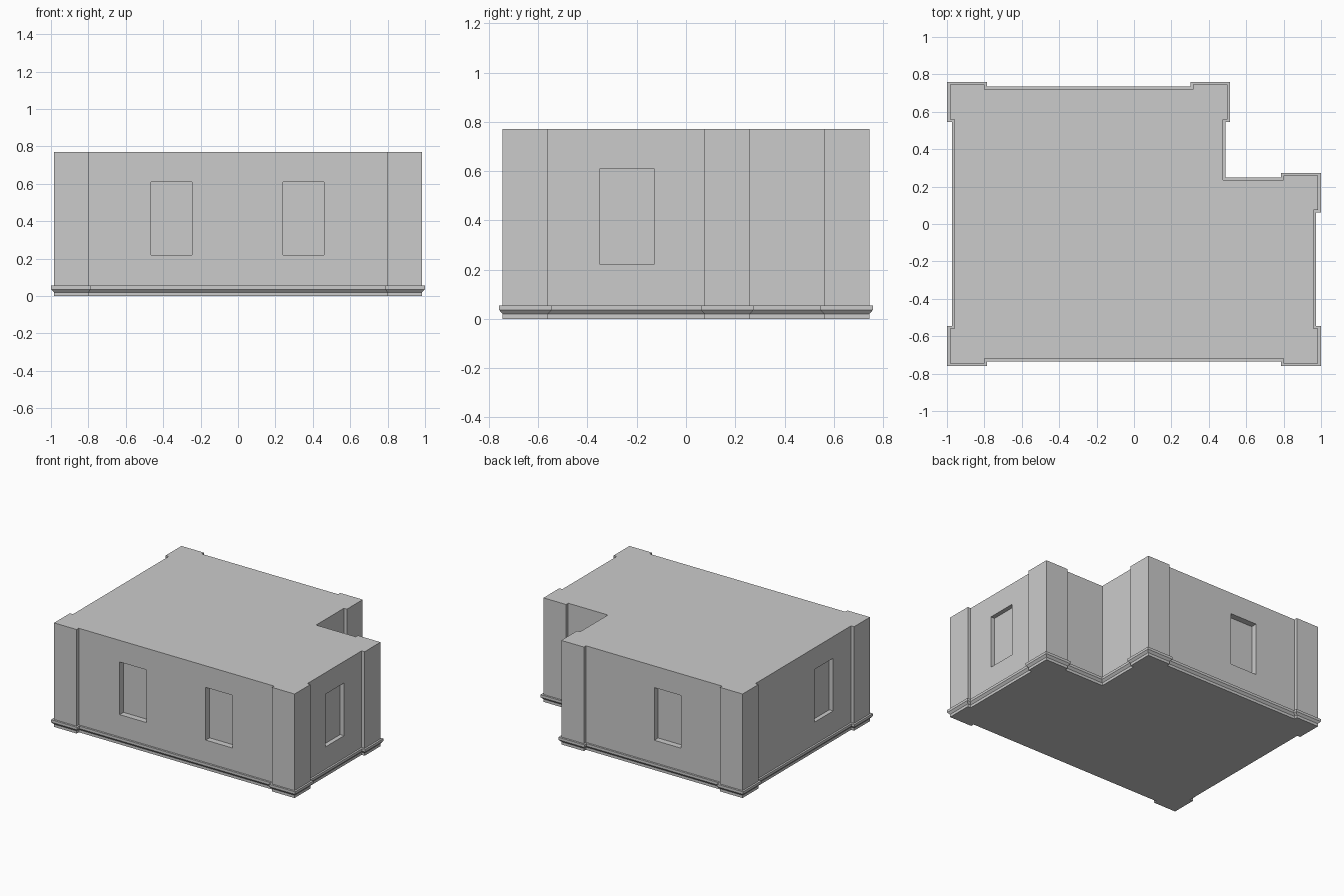
import bpy, bmesh
from mathutils import Vector, Matrix

if "Cube" in bpy.data.objects:
    bpy.data.objects.remove(bpy.data.objects["Cube"])

HEIGHT = 0.77
PILASTER = 0.185      # pilaster width along each wall
RECESS = 0.025        # wall set back behind the pilasters

# L-shaped plan, counter-clockwise; one inner corner
CORNERS = [(-.985, -.745), (.985, -.745), (.985, .26),
           (.5, .26), (.5, .745), (-.985, .745)]


def inward(d):
    return Vector((-d.y, d.x))


def edge_dirs(pts, i):
    p, c, n = pts[i - 1], pts[i], pts[(i + 1) % len(pts)]
    return (c - p).normalized(), (n - c).normalized()


def plan_outline():
    """Wall outline with a pilaster wrapped round each outer corner."""
    pts = [Vector(c) for c in CORNERS]
    out = []
    for i, c in enumerate(pts):
        a, b = edge_dirs(pts, i)
        na, nb = inward(a) * RECESS, inward(b) * RECESS
        if a.cross(b) > 0:
            s, e = c - a * PILASTER, c + b * PILASTER
            out += [s + na, s, c, e, e + nb]
        else:
            out.append(c + na + nb)
    return out


def grow(pts, dist):
    """Offset a right-angled outline outwards."""
    res = []
    for i, c in enumerate(pts):
        a, b = edge_dirs(pts, i)
        res.append(c - (inward(a) + inward(b)) * dist)
    return res


def make_object(name, bm):
    bmesh.ops.recalc_face_normals(bm, faces=bm.faces)
    me = bpy.data.meshes.new(name)
    bm.to_mesh(me)
    bm.free()
    ob = bpy.data.objects.new(name, me)
    bpy.context.collection.objects.link(ob)
    return ob


# Building: plan outline swept up a profile with a plinth moulding
PROFILE = [(0, 0), (0, .02), (.014, .036), (.014, .055), (0, .055), (0, HEIGHT)]
outline = plan_outline()
bm = bmesh.new()
rings = [[bm.verts.new((p.x, p.y, z)) for p in grow(outline, off)]
         for off, z in PROFILE]
n = len(outline)
for lo, hi in zip(rings, rings[1:]):
    for i in range(n):
        j = (i + 1) % n
        bm.faces.new((lo[i], lo[j], hi[j], hi[i]))
bm.faces.new(rings[0])
bm.faces.new(rings[-1])
building = make_object("building_walls", bm)

# Window recesses: centre on the wall plane and box size
WALL_X, WALL_Y = .96, .72
WIN_W, WIN_Z0, WIN_Z1 = .22, .22, .61
zc, zh = (WIN_Z0 + WIN_Z1) / 2, WIN_Z1 - WIN_Z0
front_size, side_size = (WIN_W, .09, zh), (.064, WIN_W, zh)
windows = [((-.355, -WALL_Y, zc), front_size),
           ((.35, -WALL_Y, zc), front_size),
           ((-.355, WALL_Y, zc), front_size),
           ((WALL_X, -.24, zc), side_size),
           ((-WALL_X, -.24, zc), side_size)]
bm = bmesh.new()
for loc, size in windows:
    bmesh.ops.create_cube(bm, size=1, matrix=Matrix.Translation(loc) @ Matrix.Diagonal((*size, 1)))
cutter = make_object("window_cutter", bm)
cutter.hide_render = True

cut = building.modifiers.new("window_recesses", 'BOOLEAN')
cut.operation = 'DIFFERENCE'
cut.solver = 'EXACT'
cut.object = cutter

# Bake the recesses in and drop the cutter
bpy.context.view_layer.objects.active = building
building.select_set(True)
bpy.ops.object.modifier_apply(modifier=cut.name)
bpy.data.objects.remove(cutter)
